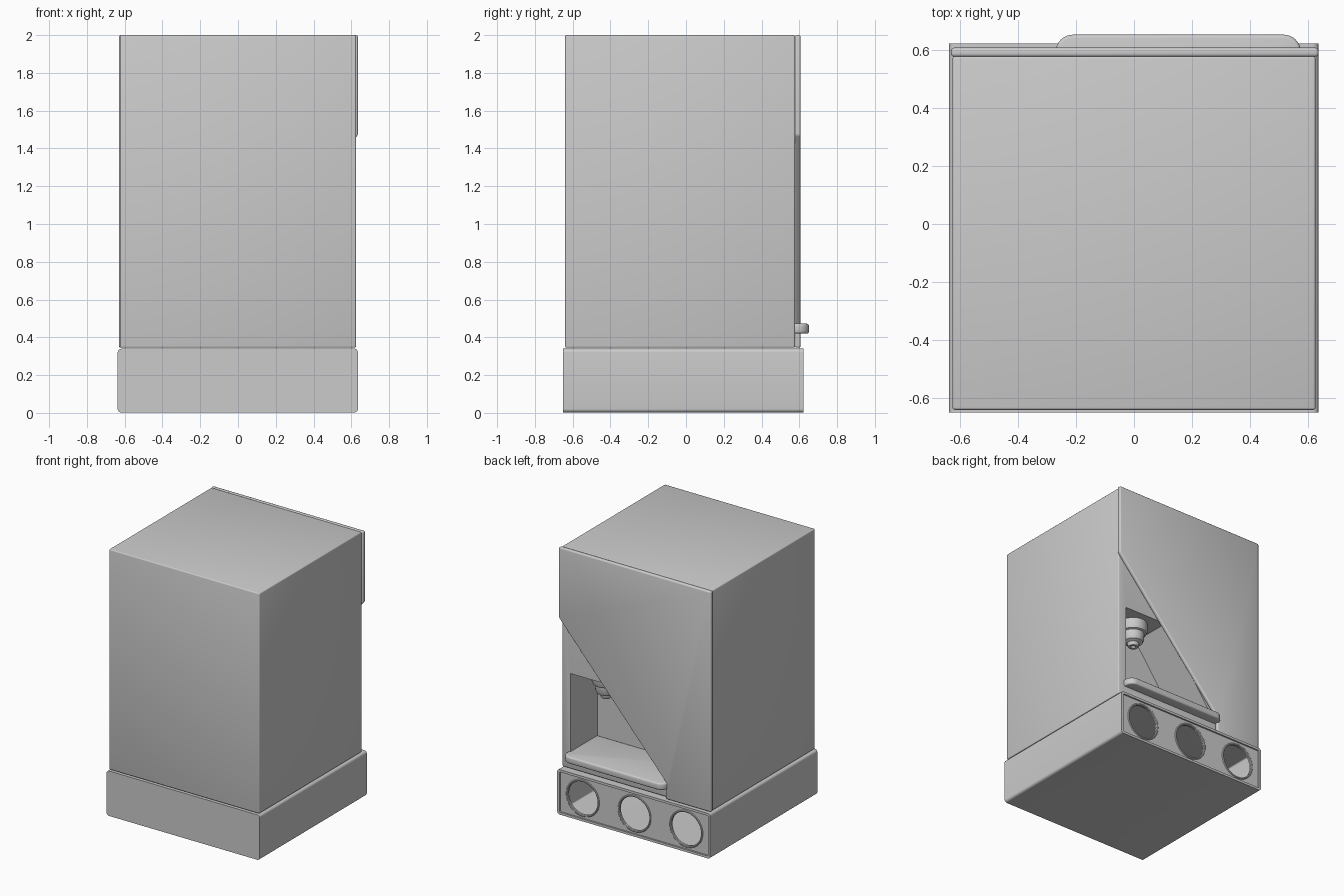
import bpy, bmesh
from math import sin, cos, pi, radians

if "Cube" in bpy.data.objects:
    bpy.data.objects.remove(bpy.data.objects["Cube"])


def finish(ob, angle=35):
    bpy.ops.object.select_all(action='DESELECT')
    bpy.context.view_layer.objects.active = ob
    ob.select_set(True)
    bpy.ops.object.shade_smooth_by_angle(angle=radians(angle))
    return ob


def apply(ob, mod):
    bpy.context.view_layer.objects.active = ob
    bpy.ops.object.modifier_apply(modifier=mod.name)


def prism(name, pts, axis, lo, hi, bevel=0, segs=3):
    """Extrude a 2D outline: axis 'y' uses (x, z) points, axis 'z' uses (x, y)."""
    bm = bmesh.new()
    place = (lambda p, t: (p[0], t, p[1])) if axis == 'y' else (lambda p, t: (p[0], p[1], t))
    face = bm.faces.new([bm.verts.new(place(p, lo)) for p in pts])
    ext = bmesh.ops.extrude_face_region(bm, geom=[face])
    delta = (0, hi - lo, 0) if axis == 'y' else (0, 0, hi - lo)
    bmesh.ops.translate(bm, vec=delta, verts=[g for g in ext['geom'] if isinstance(g, bmesh.types.BMVert)])
    bmesh.ops.recalc_face_normals(bm, faces=bm.faces)
    me = bpy.data.meshes.new(name)
    bm.to_mesh(me)
    bm.free()
    ob = bpy.data.objects.new(name, me)
    bpy.context.collection.objects.link(ob)
    if bevel:
        m = ob.modifiers.new("bevel", 'BEVEL')
        m.width, m.segments, m.limit_method, m.angle_limit = bevel, segs, 'ANGLE', radians(30)
        apply(ob, m)
    return ob


def rounded(x0, x1, y0, y1, r0, r1, n=6):
    """Rectangle outline with radius r0 on the low edge corners and r1 on the high edge corners."""
    out = []
    for cx, cy, r, a in ((x1 - r0, y0 + r0, r0, -pi / 2), (x1 - r1, y1 - r1, r1, 0),
                         (x0 + r1, y1 - r1, r1, pi / 2), (x0 + r0, y0 + r0, r0, pi)):
        if r == 0:
            out.append((cx, cy))
        else:
            out += [(cx + r * cos(a + pi / 2 * i / n), cy + r * sin(a + pi / 2 * i / n)) for i in range(n + 1)]
    return out


def cut(ob, cutter):
    cutter.hide_render = True
    m = ob.modifiers.new("cut", 'BOOLEAN')
    m.operation, m.solver, m.object = 'DIFFERENCE', 'EXACT', cutter
    apply(ob, m)
    bpy.data.objects.remove(cutter)


def circle(cx, cz, r, n=48):
    return [(cx + r * cos(2 * pi * i / n), cz + r * sin(2 * pi * i / n)) for i in range(n)]


# Hollow base, open at the back
base = prism("base", rounded(-.637, .635, .002, .34, .02, .02), 'y', -.65, .622)
cut(base, prism("base_cutter", rounded(-.62, .618, .02, .322, .01, .01), 'y', -.63, .7))
finish(base)

# Recessed plate with three round holes, each with a thin rim
plate = prism("hole_plate", rounded(-.622, .62, .018, .324, .01, .01), 'y', .595, .61)
for x in (-.43, 0, .43):
    cut(plate, prism("hole_cutter", circle(x, .17, .125), 'y', .5, .7))
    bpy.ops.mesh.primitive_torus_add(location=(x, .608, .17), rotation=(pi / 2, 0, 0), major_segments=48,
                                     minor_segments=10, major_radius=.131, minor_radius=.008)
    bpy.context.object.name = "hole_rim"
    finish(bpy.context.object)
finish(plate)

# Main body with the slanted dispensing niche
body = prism("body", rounded(-.625, .625, -.64, .577, 0, 0), 'z', .345, 2, bevel=.008)
cut(body, prism("niche_cutter", [(.557, .43), (.557, 1.06), (.20, 1.06), (-.255, .43)], 'y', .255, .7))
finish(body)

# Diagonally cut door panel
panel = prism("door_panel", [(-.63, .345), (-.255, .345), (-.255, .47), (.635, 1.47), (.635, 2), (-.63, 2)],
              'y', .576, .607, bevel=.01)
finish(panel)

# Drip tray with rounded front corners
tray = prism("drip_tray", rounded(-.27, .575, .25, .652, 0, .06, 8), 'z', .42, .472, bevel=.012)
finish(tray)

# Stepped nozzle hanging from the niche ceiling
profile = [(0, 1.065), (.10, 1.065), (.10, 1.0), (.092, .985), (.078, .98), (.076, .935), (.066, .915),
           (.042, .905), (.04, .885), (.034, .878), (.016, .878), (.016, .90), (0, .90)]
bm = bmesh.new()
vs = [bm.verts.new((r, 0, z)) for r, z in profile]
es = [bm.edges.new(p) for p in zip(vs, vs[1:])]
bmesh.ops.spin(bm, geom=vs + es, axis=(0, 0, 1), cent=(0, 0, 0), angle=2 * pi, steps=40)
bmesh.ops.remove_doubles(bm, verts=bm.verts, dist=1e-4)
bmesh.ops.recalc_face_normals(bm, faces=bm.faces)
me = bpy.data.meshes.new("nozzle")
bm.to_mesh(me)
bm.free()
nozzle = bpy.data.objects.new("nozzle", me)
nozzle.location = (.364, .425, 0)
bpy.context.collection.objects.link(nozzle)
finish(nozzle)
